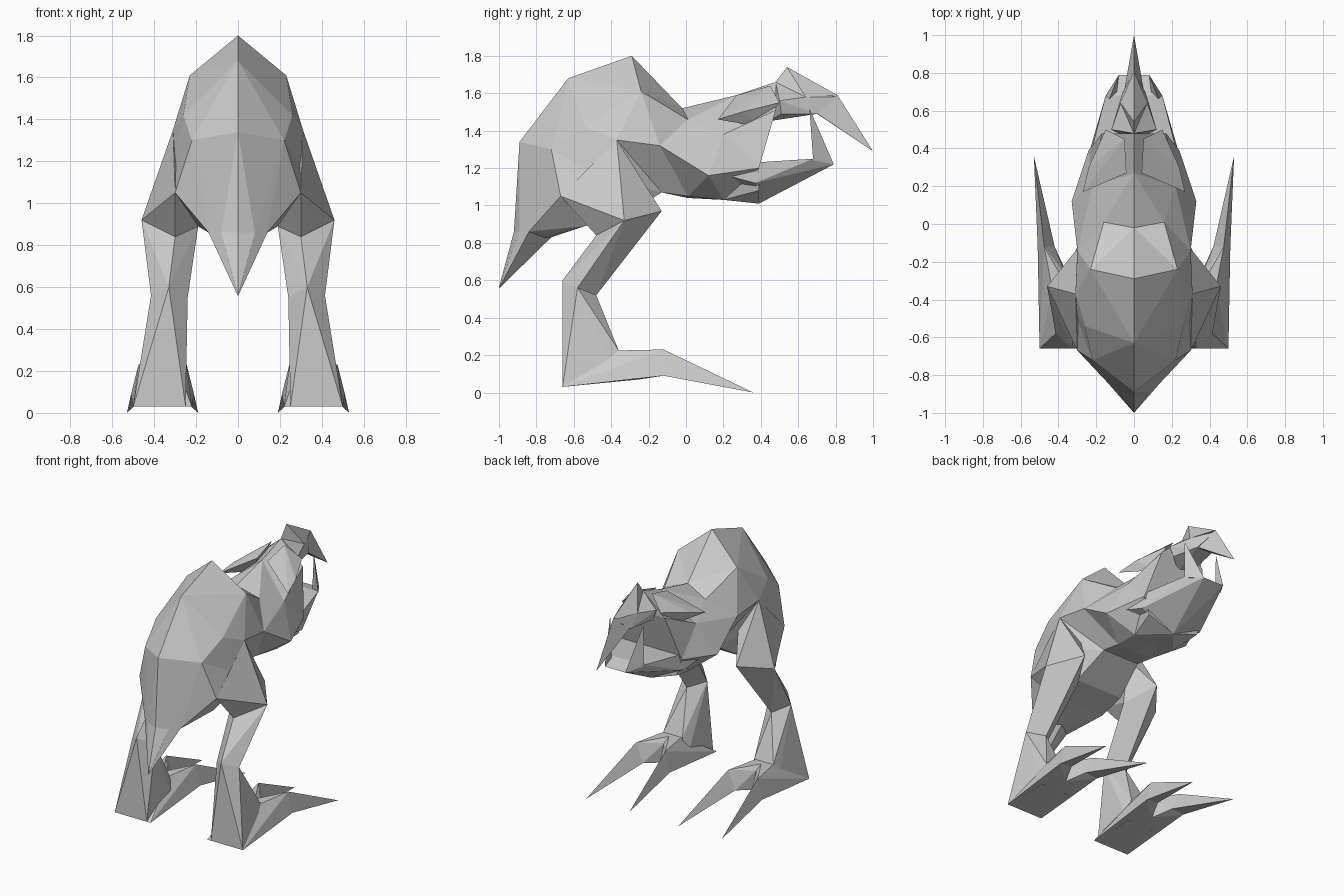
import bpy, bmesh


def finish(name, bm):
    bmesh.ops.remove_doubles(bm, verts=bm.verts[:], dist=0.0005)
    bmesh.ops.triangulate(bm, faces=bm.faces[:])
    bmesh.ops.recalc_face_normals(bm, faces=bm.faces[:])
    me = bpy.data.meshes.new(name)
    bm.to_mesh(me)
    bm.free()
    ob = bpy.data.objects.new(name, me)
    bpy.context.collection.objects.link(ob)
    return ob


def flip(points):
    return [(-x, y, z) for x, y, z in points]


def hull(name, points):
    bm = bmesh.new()
    for p in points:
        bm.verts.new(p)
    res = bmesh.ops.convex_hull(bm, input=bm.verts[:])
    junk = {v for v in res["geom_interior"] + res["geom_unused"]
            if isinstance(v, bmesh.types.BMVert)}
    bmesh.ops.delete(bm, geom=list(junk), context='VERTS')
    return finish(name, bm)


def pair(name, points):
    hull("right_" + name, points)
    hull("left_" + name, flip(points))


def loft(name, sections):
    # each section runs from top centre to bottom centre and is mirrored
    bm = bmesh.new()
    rings = [[bm.verts.new(p) for p in half + flip(half[-2:0:-1])]
             for half in sections]
    n = len(rings[0])
    for a, b in zip(rings, rings[1:]):
        for i in range(n):
            j = (i + 1) % n
            bm.faces.new((a[i], a[j], b[j], b[i]))
    bm.faces.new(rings[0])
    bm.faces.new(rings[-1][::-1])
    return finish(name, bm)


# Humped body from tail to the back of the mouth
tail = [(0, -.92, .86), (.08, -.89, .86), (.14, -.84, .86), (.06, -.76, .83), (0, -.72, .83)]
tip = [(x * .01, -1 + .001 * i, .56 + .001 * (i == 0)) for i, (x, y, z) in enumerate(tail)]
rump = [(0, -.89, 1.34), (.22, -.72, 1.30), (.30, -.67, 1.05), (.19, -.54, .89), (0, -.54, .89)]
back = [(0, -.63, 1.68), (.26, -.54, 1.42), (.32, -.45, 1.15), (.18, -.35, .93), (0, -.35, .93)]
hump = [(0, -.29, 1.80), (.23, -.24, 1.61), (.31, -.37, 1.35), (.14, -.13, 1.07), (0, -.13, 1.07)]
neck = [(0, -.02, 1.52), (.16, .01, 1.46), (.30, -.14, 1.32), (.14, .01, 1.05), (0, .01, 1.04)]
cheek = [(0, .27, 1.59), (.22, .20, 1.38), (.33, .12, 1.16), (.16, .20, 1.03), (0, .20, 1.03)]
mouth = [(0, .48, 1.66), (.17, .48, 1.51), (.24, .39, 1.20), (.20, .39, 1.08), (0, .39, 1.01)]
loft("body", [tip, tail, rump, back, hump, neck, cheek, mouth])

# Brow over each eye
pair("brow", [(.04, .27, 1.59), (.27, .17, 1.46), (.24, .30, 1.50), (.15, .50, 1.55),
              (.05, .45, 1.64), (.15, .40, 1.42)])

# Crested snout and hooked beak
snout = [(.07, .64, 1.58), (.06, .70, 1.49), (.12, .50, 1.56), (.10, .51, 1.49)]
hull("snout", snout + flip(snout) + [(0, .48, 1.66), (0, .44, 1.45), (0, .81, 1.58)])
hull("crest", [(0, .47, 1.65), (0, .54, 1.74), (0, .81, 1.59), (.07, .64, 1.58), (-.07, .64, 1.58)])
hull("beak_hook", [(0, .81, 1.59), (.06, .66, 1.52), (-.06, .66, 1.52), (.05, .70, 1.49),
                   (-.05, .70, 1.49), (0, 1.0, 1.29)])

# Lower jaw and its two upright tusks
jaw = [(.24, .37, 1.12), (.23, .37, 1.23), (.15, .68, 1.25), (.08, .79, 1.22), (.27, .22, 1.16)]
hull("lower_jaw", jaw + flip(jaw) + [(0, .39, 1.01)])
pair("tusk", [(.15, .68, 1.24), (.08, .79, 1.22), (.09, .70, 1.24), (.13, .66, 1.52)])

# Legs: thigh, shin, hock and two-toed foot
knee = [(.46, -.33, .92), (.30, -.48, .84), (.19, -.33, .89), (.30, -.13, .97)]
ankle = [(.33, -.66, .60), (.415, -.58, .56), (.33, -.48, .52), (.24, -.58, .55)]
heel = [(.50, -.66, .03), (.25, -.66, .03)]
instep = [(.43, -.36, .225), (.28, -.36, .225)]
pair("thigh", knee + [(.31, -.37, 1.35), (.30, -.67, 1.05), (.20, -.30, 1.20)])
pair("shin", knee + ankle)
pair("hock", ankle + heel + instep + [(.46, -.36, .06), (.25, -.36, .06)])
for name, side in (("outer", 1), ("inner", -1)):
    # toes mirror each other about the foot centre line
    def at(dx, y, z):
        return (.36 + side * dx, y, z)
    knuckle = [at(.115, -.12, .23), at(.15, -.12, .09), at(.06, -.12, .10)]
    root = [at(.14, -.66, .03), at(-.02, -.66, .03), at(.07, -.36, .225),
            at(-.02, -.36, .225), at(0, -.25, .07), at(0, -.27, .20)]
    pair(name + "_toe_base", root + knuckle)
    pair(name + "_claw", knuckle + [at(.17, .36, .0)])
